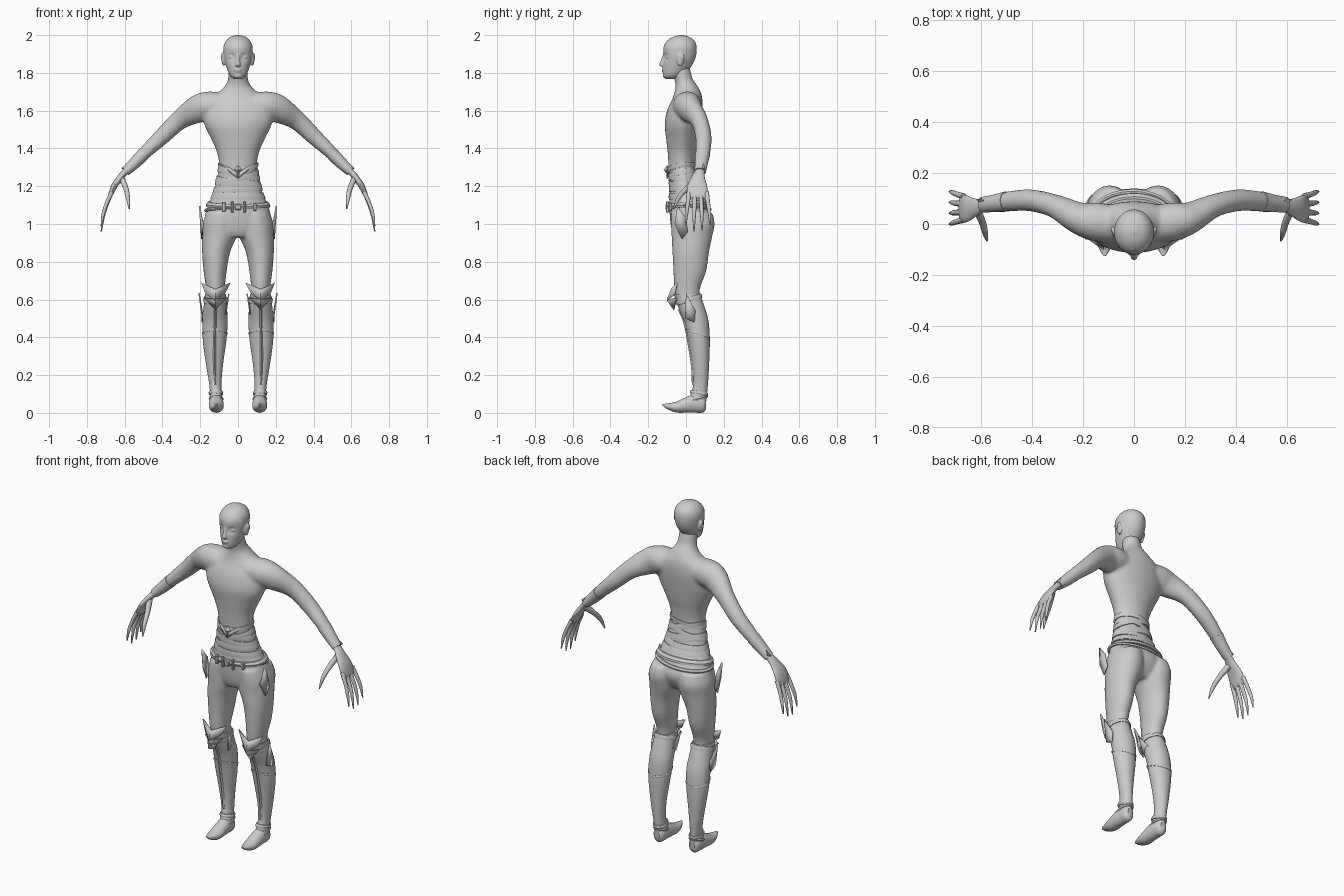
import bpy, bmesh, math
from mathutils import Vector, Matrix

cube = bpy.data.objects.get("Cube")
if cube:
    bpy.data.objects.remove(cube)

grey = bpy.data.materials.new("plain_grey")
grey.use_nodes = True
grey.diffuse_color = (0.6, 0.6, 0.6, 1)
grey.node_tree.nodes["Principled BSDF"].inputs["Base Color"].default_value = (0.6, 0.6, 0.6, 1)


def finish(bm, name, mirror=False, voxel=0, relax=0, solid=0, angle=40):
    bmesh.ops.recalc_face_normals(bm, faces=bm.faces)
    mesh = bpy.data.meshes.new(name)
    bm.to_mesh(mesh)
    bm.free()
    ob = bpy.data.objects.new(name, mesh)
    bpy.context.collection.objects.link(ob)
    mesh.materials.append(grey)
    bpy.ops.object.select_all(action='DESELECT')
    ob.select_set(True)
    bpy.context.view_layer.objects.active = ob
    bpy.ops.object.shade_smooth_by_angle(angle=math.radians(angle))
    if solid:
        ob.modifiers.new("thickness", 'SOLIDIFY').thickness = solid
    if mirror:
        ob.modifiers.new("mirror", 'MIRROR').use_clip = False
    if voxel:
        m = ob.modifiers.new("fuse", 'REMESH')
        m.mode, m.voxel_size, m.use_smooth_shade = 'VOXEL', voxel, True
    if relax:
        m = ob.modifiers.new("relax", 'SMOOTH')
        m.factor, m.iterations = 0.5, relax
    return ob


def spline(stations, steps=5):
    """Catmull-Rom through stations of any dimension."""
    s = [Vector(p) for p in stations]
    s = [2 * s[0] - s[1]] + s + [2 * s[-1] - s[-2]]
    out = []
    for a, b, c, d in zip(s, s[1:], s[2:], s[3:]):
        for k in range(steps):
            t = k / steps
            out.append(0.5 * (2 * b + (c - a) * t + (2 * a - 5 * b + 4 * c - d) * t * t
                              + (3 * b - a - 3 * c + d) * t ** 3))
    return out + [s[-2]]


def loft(bm, stations, side=(1, 0, 0), axis=None, n=24):
    """Skin of ellipses; a station is x, y, z, radius along side, other radius."""
    pts = spline(stations)
    centres = [Vector(p[:3]) for p in pts]
    rings = []
    for i, p in enumerate(pts):
        t = Vector(axis) if axis else centres[min(i + 1, len(pts) - 1)] - centres[max(i - 1, 0)]
        t.normalize()
        u = Vector(side)
        u = (u - t * u.dot(t)).normalized()
        w = t.cross(u)
        rings.append([bm.verts.new(centres[i] + u * max(p[3], .001) * math.cos(q) + w * max(p[4], .001) * math.sin(q))
                      for q in (2 * math.pi * k / n for k in range(n))])
    for r, s in zip(rings, rings[1:]):
        for k in range(n):
            bm.faces.new((r[k], r[(k + 1) % n], s[(k + 1) % n], s[k]))
    bm.faces.new(rings[0])
    bm.faces.new(rings[-1])


def slab(z, front, back, inner, outer):
    """Horizontal slice from its extents."""
    return ((inner + outer) / 2, (front + back) / 2, z, (outer - inner) / 2, (back - front) / 2)


def mid(z, front, back, half):
    return slab(z, front, back, -half, half)


def ellipsoid(bm, centre, size):
    bmesh.ops.create_uvsphere(bm, u_segments=20, v_segments=12, radius=1,
                              matrix=Matrix.Translation(centre) @ Matrix.Diagonal((*size, 1)))


def slice_at(profile, z):
    p = sorted(profile, key=lambda s: s[2])
    for a, b in zip(p, p[1:]):
        if z <= b[2]:
            return Vector(a).lerp(Vector(b), max(0, (z - a[2]) / (b[2] - a[2])))
    return Vector(p[-1])


def band(bm, profile, z0, height, tilt=0, dip=0, grow=.008, n=48):
    """Strap that hugs a profile; tilt rises to +x, dip sinks at the front."""
    rings = []
    for k in range(n):
        q = 2 * math.pi * k / n
        c, s = math.cos(q), math.sin(q)
        ring = []
        for dz, g in ((-.5, -.012), (-.5, grow * .6), (0, grow), (.5, grow * .6), (.5, -.012)):
            z = z0 + dz * height + tilt * c + dip * s
            p = slice_at(profile, z)
            ring.append(bm.verts.new((p[0] + (p[3] + g) * c, p[1] + (p[4] + g) * s, z)))
        rings.append(ring)
    for r, s in zip(rings, rings[1:] + rings[:1]):
        for k in range(5):
            bm.faces.new((r[k], r[(k + 1) % 5], s[(k + 1) % 5], s[k]))


def plates(name, polygons, mirror=True, thick=.007):
    bm = bmesh.new()
    for poly in polygons:
        bm.faces.new([bm.verts.new(p) for p in poly])
    bmesh.ops.remove_doubles(bm, verts=bm.verts, dist=.0005)
    return finish(bm, name, mirror=mirror, solid=thick, angle=20)


# Torso, neck and arms fused into one skin
torso = [mid(1.12, -.085, .09, .14), mid(1.2, -.085, .07, .12), mid(1.3, -.092, .05, .1),
         mid(1.38, -.097, .055, .112), mid(1.45, -.105, .068, .142), mid(1.53, -.113, .08, .18),
         mid(1.6, -.1, .088, .187), mid(1.66, -.073, .087, .16), mid(1.7, -.06, .077, .1),
         mid(1.735, -.056, .058, .066), mid(1.77, -.063, .035, .053), mid(1.83, -.08, .02, .05)]
arm = [(.08, 0, 1.625, .075, .07), (.16, .01, 1.625, .075, .076), (.22, .025, 1.605, .062, .073),
       (.31, .07, 1.55, .046, .052), (.4, .092, 1.465, .043, .044), (.48, .09, 1.39, .04, .036),
       (.56, .08, 1.31, .029, .026), (.605, .073, 1.268, .024, .018)]
bm = bmesh.new()
loft(bm, torso, axis=(0, 0, 1), n=40)
for s in (1, -1):
    loft(bm, [(s * p[0], *p[1:]) for p in arm], side=(0, 1, 0))
finish(bm, "torso_and_arms", voxel=.009, relax=6)

# Hands: palm, four fingers and thumb
bm = bmesh.new()
loft(bm, [(.585, .077, 1.288, .022, .018), (.62, .066, 1.25, .034, .017), (.655, .06, 1.2, .052, .016),
          (.677, .06, 1.15, .053, .011), (.682, .06, 1.135, .045, .004)], side=(0, 1, 0))
for i, drop in enumerate((.03, 0, .005, .035)):
    y, spread = .016 + .031 * i, (i - 1.4) * .012
    loft(bm, [(.668, y, 1.17, .012, .012), (.695, y + spread * .4, 1.1 + drop / 3, .011, .01),
              (.713, y + spread * .8, 1.04 + drop / 2, .009, .009),
              (.724, y + spread, .96 + drop, .003, .003)], side=(0, 1, 0), n=10)
loft(bm, [(.615, .055, 1.24, .016, .02), (.594, .005, 1.19, .014, .014), (.583, -.038, 1.14, .011, .012),
          (.576, -.066, 1.08, .003, .003)], side=(1, 0, 0), n=10)
finish(bm, "hands", mirror=True)

# Wrist cuffs with a swept point
bm = bmesh.new()
loft(bm, [(.5, .088, 1.37, .04, .035), (.55, .081, 1.32, .034, .031), (.595, .075, 1.278, .031, .025)], side=(0, 1, 0))
finish(bm, "wrist_cuffs", mirror=True)
plates("cuff_points", [[(.525, .085, 1.375), (.617, .095, 1.295), (.575, .11, 1.295)],
                       [(.525, .085, 1.375), (.617, .095, 1.295), (.575, .06, 1.32)]])

# Head with brow, nose, lips and ears
bm = bmesh.new()
loft(bm, [mid(1.768, -.108, -.05, .022), mid(1.785, -.12, -.015, .042), mid(1.82, -.122, .018, .058),
          mid(1.86, -.121, .043, .07), mid(1.9, -.121, .055, .077), mid(1.94, -.118, .056, .077),
          mid(1.97, -.1, .045, .064), mid(1.99, -.07, .018, .042), mid(2, -.035, -.015, .012)],
     axis=(0, 0, 1), n=48)
for v in bm.verts:
    for s in (1, -1):
        d = (v.co.xz - Vector((s * .032, 1.884))).length
        if v.co.y < -.04:
            v.co.y += .013 * math.exp(-(d / .018) ** 2)
loft(bm, [(0, -.112, 1.9, .008, .01), (0, -.121, 1.868, .009, .012), (0, -.129, 1.843, .014, .013),
          (0, -.12, 1.832, .01, .008)], axis=(0, 0, -1), n=16)
ellipsoid(bm, (0, -.12, 1.818), (.02, .01, .005))
ellipsoid(bm, (0, -.118, 1.808), (.017, .01, .005))
ellipsoid(bm, (0, -.108, 1.785), (.02, .015, .014))
for s in (1, -1):
    ellipsoid(bm, (s * .032, -.097, 1.884), (.017, .011, .009))
    ellipsoid(bm, (s * .076, -.03, 1.872), (.011, .02, .036))
    ellipsoid(bm, (s * .085, -.022, 1.885), (.006, .013, .02))
finish(bm, "head", voxel=.0045, relax=3)

# Trousers: pelvis and two thighs fused
pelvis = [mid(1.15, -.086, .088, .135), mid(1.1, -.088, .115, .158), mid(1.03, -.085, .14, .176),
          mid(.97, -.076, .12, .15), mid(.93, -.06, .09, .09)]
thigh = [slab(1.06, -.08, .14, .005, .168), slab(1, -.08, .152, .002, .188), slab(.93, -.076, .138, .01, .19),
         slab(.85, -.072, .122, .042, .19), slab(.75, -.067, .107, .06, .182), slab(.66, -.062, .075, .07, .17),
         slab(.58, -.05, .07, .074, .166)]
bm = bmesh.new()
loft(bm, pelvis, axis=(0, 0, 1), n=40)
for s in (1, -1):
    loft(bm, [(s * p[0], *p[1:]) for p in thigh], axis=(0, 0, 1), n=28)
finish(bm, "trousers", voxel=.009, relax=5)

# Tall boots with pointed, upturned feet
boot = [slab(.63, -.066, .075, .064, .174), slab(.55, -.037, .102, .058, .183), slab(.48, -.008, .12, .055, .187),
        slab(.38, .013, .126, .062, .186), slab(.25, .033, .122, .08, .168), slab(.15, .038, .116, .088, .152),
        slab(.09, .022, .11, .084, .148), slab(.04, .0, .105, .082, .148)]
bm = bmesh.new()
loft(bm, boot, axis=(0, 0, 1), n=28)
foot = [(.107, .046, .016, .025), (.09, .045, .032, .043), (.045, .05, .037, .049), (0, .042, .039, .041),
        (-.05, .031, .037, .029), (-.095, .034, .023, .016), (-.125, .043, .005, .004)]
loft(bm, [(.115, *p) for p in foot], axis=(0, -1, 0))
finish(bm, "boots", mirror=True)
bm = bmesh.new()
band(bm, boot, .105, .018, dip=-.008, grow=.007)
band(bm, boot, .075, .014, dip=.012, grow=.007)
band(bm, boot, .6, .022, dip=.02, grow=.007)
band(bm, boot, .42, .012, dip=-.02, grow=.004)
finish(bm, "boot_straps", mirror=True, angle=30)
bm = bmesh.new()
loft(bm, [(p[0], p[1] - p[4] + .001, p[2], .007, .008) for p in boot[1:-2]], n=4)
finish(bm, "shin_ridges", mirror=True, angle=20)

# Winged knee guards and boot-top points
top, low, tip = (.12, -.08, .655), (.12, -.102, .6), (.12, -.06, .55)
plates("knee_guards", [[(.196, -.05, .69), top, low, (.172, -.062, .63)],
                       [(.038, -.05, .69), top, low, (.07, -.062, .63)],
                       [low, (.172, -.05, .61), tip], [low, (.068, -.05, .61), tip]])
plates("boot_points", [[(.184, -.005, .5), (.203, .0, .635), (.187, .05, .54), (.187, .045, .48)],
                       [(.062, .0, .52), (.045, -.02, .63), (.06, .05, .54)]])

# Hip blades
plates("hip_blades", [[(.182, -.06, 1.0), (.2, -.045, 1.095), (.193, -.005, 1.04), (.191, .01, .96), (.188, -.02, .92)]])

# Belts and waist wraps follow the body
waist = pelvis[:3] + torso[1:5]
bm = bmesh.new()
band(bm, waist, 1.105, .026, dip=.012, grow=.014)
band(bm, waist, 1.085, .016, tilt=.012, dip=-.006, grow=.014)
finish(bm, "belts", angle=30)
bm = bmesh.new()
for z, h, tilt, dip in ((1.15, .034, 0, .004), (1.185, .032, .006, 0), (1.22, .04, -.016, .008),
                        (1.25, .03, .028, .012), (1.275, .03, -.03, .014), (1.3, .024, .012, .012)):
    band(bm, waist, z, h, tilt, dip, grow=.006)
finish(bm, "waist_wraps", angle=30)

# Pouches and buckle on the front of the belt
bm = bmesh.new()
for x, w, h in ((-.075, .02, .05), (-.03, .014, .06), (0, .032, .03), (.035, .014, .06), (.09, .018, .04)):
    y = -.1 + 2.2 * x * x
    bmesh.ops.create_cube(bm, size=1, matrix=Matrix.Translation((x, y, 1.09)) @ Matrix.Diagonal((w, .018, h, 1)))
bmesh.ops.bevel(bm, geom=bm.edges[:], offset=.004, segments=1, affect='EDGES')
finish(bm, "belt_pouches", angle=20)

# Faceted gem with two small wings
bm = bmesh.new()
bmesh.ops.create_uvsphere(bm, u_segments=4, v_segments=2, radius=1,
                          matrix=Matrix.Translation((0, -.1, 1.287)) @ Matrix.Diagonal((.022, .018, .024, 1)))
finish(bm, "waist_gem", angle=10)
plates("gem_wings", [[(.01, -.104, 1.275), (.05, -.092, 1.3), (.095, -.05, 1.32), (.045, -.094, 1.275), (0, -.102, 1.24)]])
